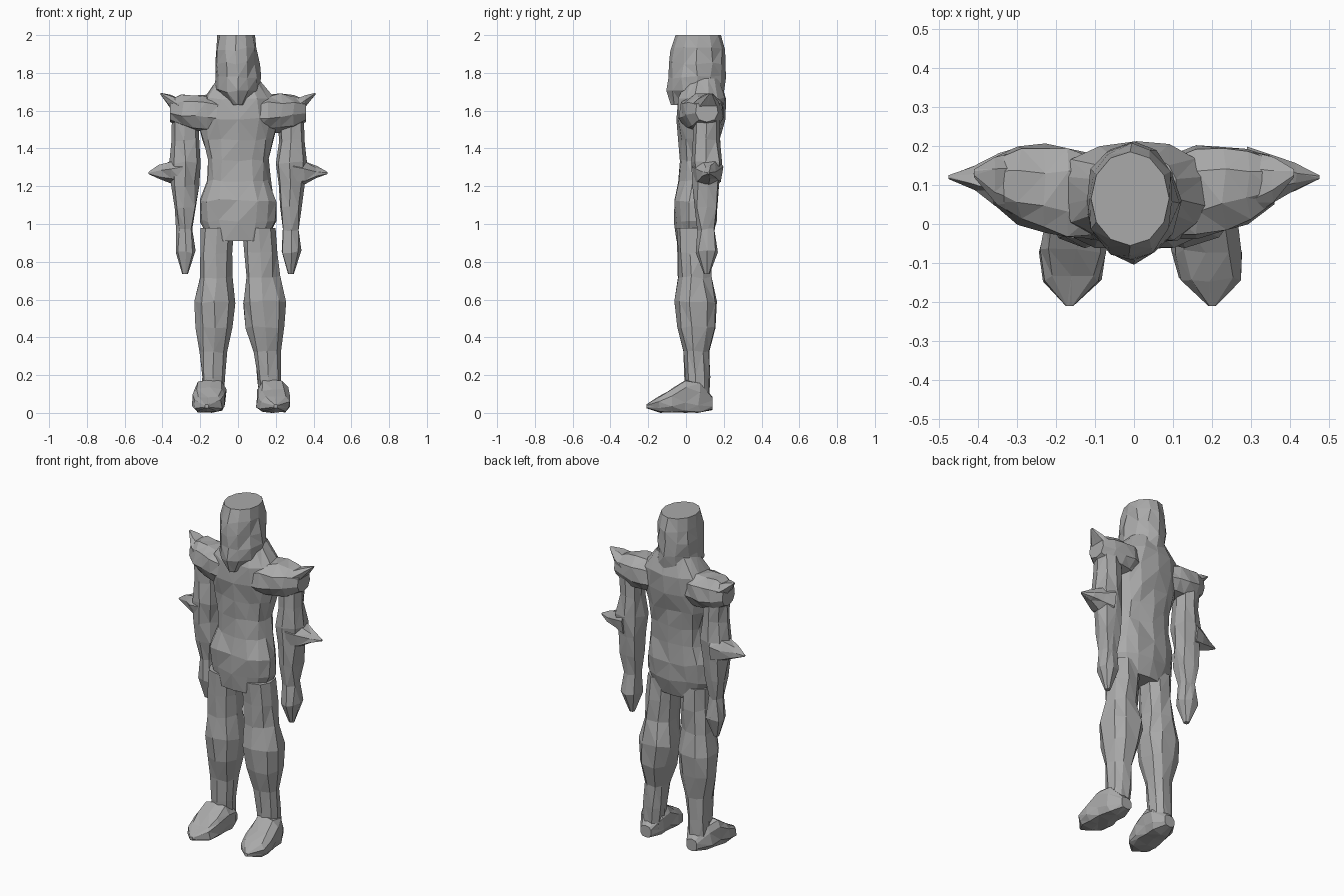
import bpy, bmesh, math, random
from mathutils import Vector

random.seed(4)
cube = bpy.data.objects.get("Cube")
if cube:
    bpy.data.objects.remove(cube)

grey = bpy.data.materials.new("stone grey")
grey.use_nodes = True
colour = (0.4, 0.4, 0.4, 1)
grey.diffuse_color = colour
grey.node_tree.nodes["Principled BSDF"].inputs["Base Color"].default_value = colour

RIGHT, BACK, UP = Vector((1, 0, 0)), Vector((0, 1, 0)), Vector((0, 0, 1))
# Directions of width and depth for a part running along each axis
CROSS = {"x": (BACK, UP), "y": (RIGHT, UP), "z": (RIGHT, BACK)}


def rounded(value, power):
    """Bend a sine or cosine towards a boxier outline."""
    return math.copysign(abs(value) ** power, value)


def loft(name, axis, start, end, widths, depths=None, sides=9,
         power=0.85, side=1, grounded=False):
    """Skin evenly spaced rings between two points, from half widths and depths."""
    depths = depths or widths
    across, along = CROSS[axis]
    start, end = Vector(start), Vector(end)
    last = len(widths) - 1
    bm = bmesh.new()
    loops = []
    for step, (width, depth) in enumerate(zip(widths, depths)):
        centre = start.lerp(end, step / last)
        if grounded:
            centre.z = max(centre.z, depth)
        # Hewn irregularity on the inner rings; the ends stay clean
        chip = 0.008 if 0 < step < last else 0
        loop = []
        for i in range(sides):
            angle = math.tau * i / sides
            point = (centre + across * width * rounded(math.sin(angle), power)
                     - along * depth * rounded(math.cos(angle), power))
            point += Vector([random.uniform(-chip, chip) for _ in range(3)])
            point.x *= side
            point.z = max(point.z, 0)
            loop.append(bm.verts.new(point))
        loops.append(loop)
    for low, high in zip(loops, loops[1:]):
        for i in range(sides):
            j = (i + 1) % sides
            bm.faces.new((low[i], low[j], high[j], high[i]))
    bmesh.ops.triangulate(bm, faces=bm.faces[:], quad_method="SHORT_EDGE")
    bm.faces.new(loops[0])
    bm.faces.new(loops[-1])
    bmesh.ops.recalc_face_normals(bm, faces=bm.faces)
    mesh = bpy.data.meshes.new(name)
    bm.to_mesh(mesh)
    bm.free()
    mesh.materials.append(grey)
    obj = bpy.data.objects.new(name, mesh)
    bpy.context.collection.objects.link(obj)


# Torso from the crotch up to the neck
loft("torso", "z", (0, 0.04, 0.91), (0, 0.09, 1.77),
     widths=[0.15, 0.2, 0.2, 0.17, 0.16, 0.19, 0.215, 0.19, 0.11],
     depths=[0.09, 0.11, 0.12, 0.1, 0.1, 0.11, 0.13, 0.13, 0.09], sides=14)

# Flat-topped helmet with a ridge down the front
loft("helmet", "z", (0, 0.05, 1.63), (-0.01, 0.065, 2),
     widths=[0.04, 0.12, 0.12, 0.115, 0.11, 0.1],
     depths=[0.13, 0.15, 0.15, 0.15, 0.14, 0.12], sides=12, power=1)

for label, side in (("left", 1), ("right", -1)):
    # Rounded shoulder
    loft(label + "_shoulder", "x", (0.1, 0.07, 1.58), (0.36, 0.11, 1.6),
         widths=[0.11, 0.12, 0.11, 0.1, 0.06],
         depths=[0.09, 0.1, 0.1, 0.09, 0.06], side=side)

    # Raised point on the outside of the shoulder
    loft(label + "_shoulder_spike", "x", (0.29, 0.1, 1.59), (0.41, 0.13, 1.69),
         widths=[0.09, 0.06, 0.01], depths=[0.07, 0.045, 0.005],
         sides=7, side=side)

    # Arm and closed hand
    loft(label + "_arm", "z", (0.28, 0.11, 0.735), (0.28, 0.11, 1.56),
         widths=[0.015, 0.055, 0.045, 0.06, 0.07, 0.08, 0.07, 0.07],
         sides=8, side=side)

    # Elbow spike
    loft(label + "_elbow_spike", "x", (0.29, 0.115, 1.28), (0.475, 0.12, 1.27),
         widths=[0.085, 0.065, 0.035, 0.005], sides=7, side=side)

    # The left foot stands slightly further out than the right
    stance = 0.035 if side > 0 else 0

    # Leg with a swollen knee guard
    loft(label + "_leg", "z", (0.135 + stance, 0.065, 0.06), (0.11, 0.04, 0.98),
         widths=[0.06, 0.065, 0.07, 0.1, 0.115, 0.09, 0.09, 0.09], side=side)

    # Pointed boot
    loft(label + "_boot", "y", (0.135 + stance, 0.14, 0.05),
         (0.165 + stance, -0.21, 0.035),
         widths=[0.035, 0.075, 0.085, 0.09, 0.075, 0.01],
         depths=[0.035, 0.08, 0.09, 0.065, 0.045, 0.01],
         sides=10, power=0.7, side=side, grounded=True)
